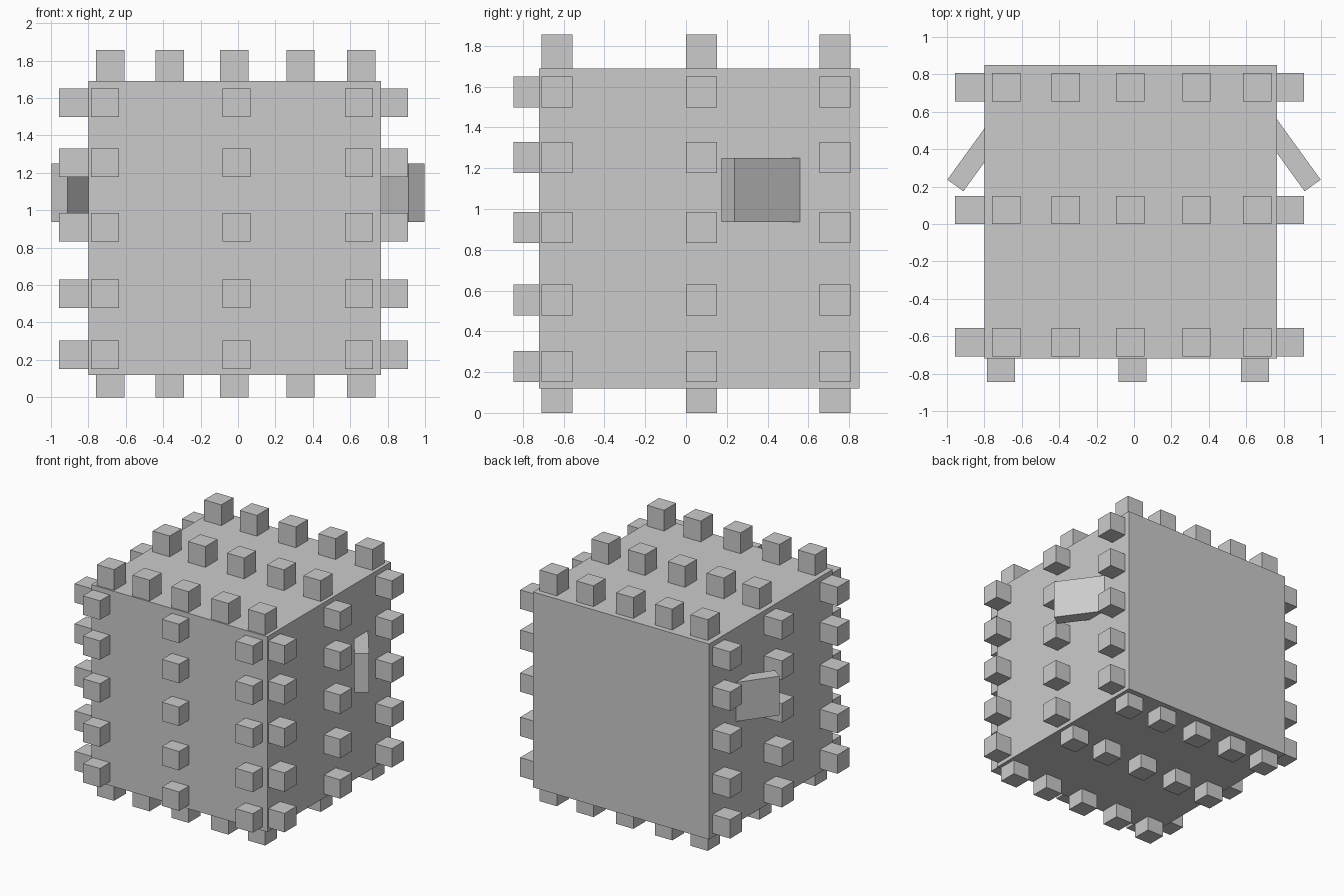
import bpy, bmesh

if "Cube" in bpy.data.objects:
    bpy.data.objects.remove(bpy.data.objects["Cube"])


def make_object(name, bm):
    bmesh.ops.recalc_face_normals(bm, faces=bm.faces)
    mesh = bpy.data.meshes.new(name)
    bm.to_mesh(mesh)
    bm.free()
    obj = bpy.data.objects.new(name, mesh)
    bpy.context.collection.objects.link(obj)
    return obj


def add_box(bm, lo, hi):
    verts = bmesh.ops.create_cube(bm, size=1)["verts"]
    for v in verts:
        v.co = [(a + b) / 2 + c * (b - a) for a, b, c in zip(lo, hi, v.co)]


# Cube body
X0, X1, Y0, Y1, Z0, Z1 = -0.80, 0.765, -0.72, 0.85, 0.12, 1.69
bm = bmesh.new()
add_box(bm, (X0, Y0, Z0), (X1, Y1, Z1))
make_object("body", bm)

# Peg rows on five faces (the back stays plain)
H = 0.076      # half peg width
IN = 0.02      # depth sunk into the body
cols_x = [-0.682, -0.366, -0.020, 0.334, 0.660]
front_x = [-0.711, -0.008, 0.647]
rows_y = [-0.632, 0.075, 0.730]
rows_z = [0.228, 0.553, 0.909, 1.253, 1.575]


def pegs(name, axis, lo, hi, us, vs):
    bm = bmesh.new()
    for u in us:
        for v in vs:
            a, b = [u - H, v - H], [u + H, v + H]
            a.insert(axis, lo)
            b.insert(axis, hi)
            add_box(bm, a, b)
    make_object(name, bm)


pegs("top_pegs", 2, Z1 - IN, 1.857, cols_x, rows_y)
pegs("bottom_pegs", 2, 0.0, Z0 + IN, cols_x, rows_y)
pegs("front_pegs", 1, -0.845, Y0 + IN, front_x, rows_z)
pegs("left_pegs", 0, -0.957, X0 + IN, rows_y, rows_z)
pegs("right_pegs", 0, X1 - IN, 0.909, rows_y, rows_z)

# Angled side plates, mirrored left and right
outline = [(0.998, 0.237), (0.912, 0.175), (0.655, 0.53), (0.741, 0.592)]
for name, s in (("right_plate", 1), ("left_plate", -1)):
    bm = bmesh.new()
    face = bm.faces.new([bm.verts.new((s * x, y, 0.937)) for x, y in outline])
    ext = bmesh.ops.extrude_face_region(bm, geom=[face], use_keep_orig=True)
    top = [g for g in ext["geom"] if isinstance(g, bmesh.types.BMVert)]
    bmesh.ops.translate(bm, verts=top, vec=(0, 0, 0.314))
    make_object(name, bm)
